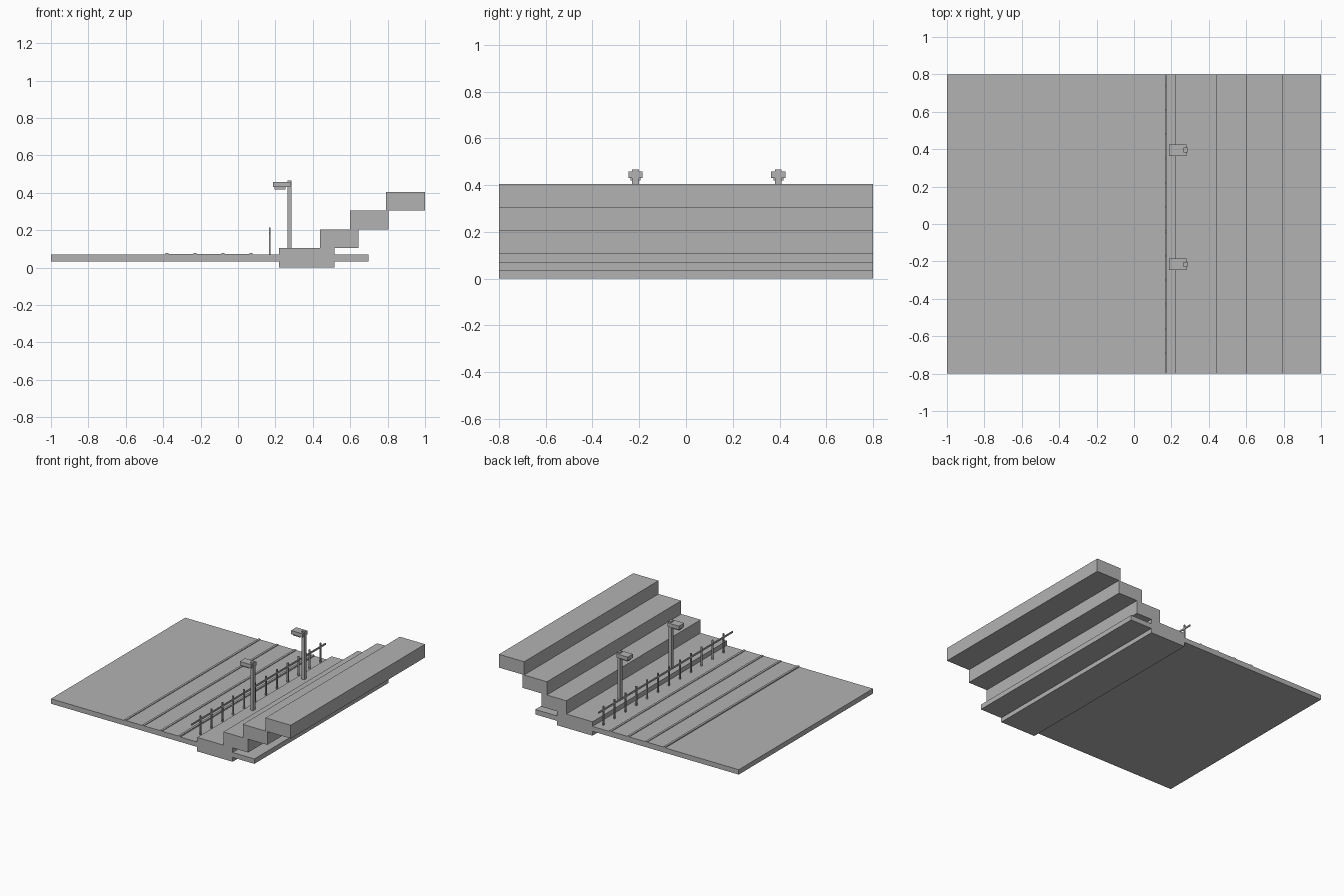
import bpy

cube = bpy.data.objects.get("Cube")
if cube:
    bpy.data.objects.remove(cube, do_unlink=True)

grey = bpy.data.materials.new("concrete_grey")
grey.use_nodes = True
colour = (0.45, 0.45, 0.45, 1)
grey.diffuse_color = colour
grey.node_tree.nodes["Principled BSDF"].inputs["Base Color"].default_value = colour


def box(name, x, y, z):
    """Add a box from its (low, high) extents on each axis."""
    spans = (x, y, z)
    bpy.ops.mesh.primitive_cube_add(size=1, location=[(a + b) / 2 for a, b in spans])
    ob = bpy.context.object
    ob.name = name
    ob.scale = [b - a for a, b in spans]
    bpy.ops.object.transform_apply(location=False, rotation=False, scale=True)
    ob.data.materials.append(grey)
    return ob


def around(centre, width):
    return (centre - width / 2, centre + width / 2)


full = (-0.8, 0.8)

# Ground slab with raised lanes and ridges between them
box("ground_slab", (-1, 0.697), full, (0.033, 0.07))
box("lane_bed", (-0.385, 0.08), full, (0.06, 0.073))
for i in range(4):
    box(f"lane_ridge_{i + 1}", around(-0.38 + 0.15 * i, 0.016), full, (0.06, 0.078))

# Terrace steps
steps = [(0.22, 0.515, 0), (0.438, 0.645, 0.105), (0.6, 0.805, 0.205), (0.79, 1, 0.305)]
for i, (left, right, base) in enumerate(steps):
    box(f"terrace_step_{i + 1}", (left, right), full, (base, 0.105 + 0.1 * i))

# Railing
box("railing_bar", around(0.17, 0.007), full, around(0.186, 0.012))
for i in range(12):
    box(f"railing_post_{i + 1}", around(0.17, 0.01), around(-0.69 + 0.13 * i, 0.01), (0.068, 0.215))

# Lamp posts reaching over the railing
for side, y in (("front", -0.216), ("back", 0.395)):
    box(f"{side}_lamp_post", (0.264, 0.286), around(y, 0.028), (0.1, 0.467))
    box(f"{side}_lamp_head", (0.188, 0.282), around(y, 0.062), (0.43, 0.458))
    box(f"{side}_lamp_lens", (0.195, 0.255), around(y, 0.042), (0.419, 0.432))
